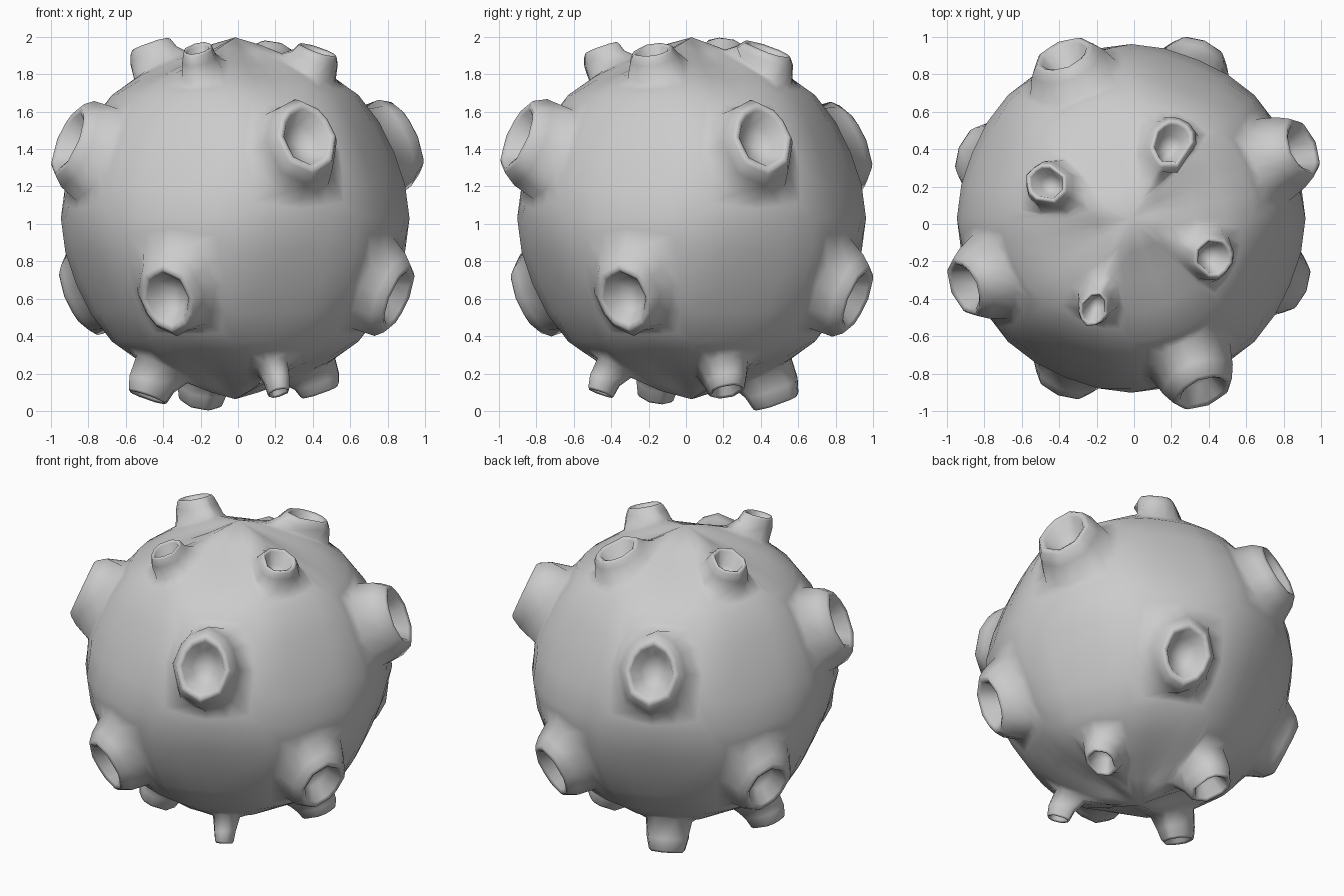
import bpy, bmesh
from math import cos, sin, radians, hypot, atan2, pi
from mathutils import Vector

if "Cube" in bpy.data.objects:
    bpy.data.objects.remove(bpy.data.objects["Cube"])

R = 0.932                                 # body radius
CENTRE = Vector((-0.015, 0.03, 1.03))
N = 4                                     # segments per patch edge


def direction(az, lat):
    a, l = radians(az), radians(lat)
    return Vector((cos(l) * cos(a), cos(l) * sin(a), sin(l)))


def surface(az, lat, sag=0):
    # sphere with slightly raised poles, flattened between the patch corners
    su, sv = abs(sin(pi * az / 45)), abs(sin(pi * lat / 45))
    r = R + 0.035 * max(0, (abs(lat) - 78.75) / 11.25)
    r -= 0.012 * su * su * cos(radians(lat)) * (1 - sv)
    r -= (0.03 if abs(lat) > 45 else 0.012) * sv * sv * (1 - su)
    return direction(az, lat) * (r - sag * su * sv)


def grid_patch(bm, az, lat):
    # plain 45 x 45 degree piece, sagging in the middle
    s = 45 / N
    rows = [[bm.verts.new(surface(az + i * s, lat + j * s, 0.05)) for i in range(N + 1)]
            for j in range(N + 1)]
    for j in range(N):
        for i in range(N):
            bm.faces.new((rows[j][i], rows[j][i + 1], rows[j + 1][i + 1], rows[j + 1][i]))


def crater_patch(bm, az, lat, d, width, height, rim_lat, twist):
    # patch whose middle rises into a hollow eight-sided nozzle
    s = 45 / N
    edge = ([(i, 0) for i in range(N)] + [(N, j) for j in range(N)] +
            [(N - i, N) for i in range(N)] + [(0, N - j) for j in range(N)])
    border = [surface(az + i * s, lat + j * s) for i, j in edge]
    sign = 1 if lat >= 0 else -1
    polar = lat in (45, -90)
    c = direction(az + 22.5 + twist, sign * rim_lat) * d
    n = direction(az + 22.5 + twist, sign * (70 if polar else 22.5))
    u = Vector((0, 0, 1)).cross(n).normalized()
    v = n.cross(u)
    offs = []
    for p in border:
        q = p - c
        x, y = q.dot(u), q.dot(v)
        l = hypot(x, y)
        oct_r = cos(pi / 8) / cos(atan2(y, x) % (pi / 4) - pi / 8) * 1.03
        offs.append((x / l * oct_r * width, y / l * oct_r * height, l))

    def ring(k, drop):
        return [c + u * x * k + v * y * k - n * drop for x, y, l in offs]

    # foot of the flare, kept inside the patch
    foot = []
    for x, y, l in offs:
        k = min(1.75, 0.9 * l / hypot(x, y))
        foot.append((c + u * x * k + v * y * k).normalized() * (R - 0.008))
    mid = [((a + b) / 2).normalized() * ((a.length + b.length) / 2 - 0.005)
           for a, b in zip(border, foot)]
    wall = max(0.03, (d - R) * 0.5)
    rings = [border, mid, foot, ring(1.2 if polar else 1.24, wall), ring(1.04, 0.012),
             ring(0.94, 0), ring(0.8, 0.012), ring(0.55, 0.1)]
    loops = [[bm.verts.new(p) for p in r] for r in rings]
    m = len(border)
    for a, b in zip(loops, loops[1:]):
        for k in range(m):
            bm.faces.new((a[k], a[(k + 1) % m], b[(k + 1) % m], b[k]))
    floor = bm.verts.new(c - n * 0.13)
    for k in range(m):
        bm.faces.new((loops[-1][k], loops[-1][(k + 1) % m], floor))


# craters: (patch start azimuth, start latitude):
# rim distance, half width, half height, rim latitude, azimuth twist
craters = {
    (0, 0): (1.085, 0.16, 0.195, 23.5, 0), (90, 0): (1.035, 0.16, 0.195, 23.5, 0),
    (180, 0): (1.055, 0.16, 0.195, 23.5, 0), (270, 0): (1.1, 0.16, 0.195, 23.5, 0),
    (315, -45): (1.04, 0.15, 0.185, 24.5, 0), (45, -45): (1.055, 0.15, 0.185, 24.5, 0),
    (135, -45): (1.02, 0.15, 0.185, 24.5, 0), (225, -45): (1.05, 0.15, 0.185, 24.5, 0),
    (45, 45): (1.015, 0.115, 0.14, 63, -6), (135, 45): (1.05, 0.105, 0.115, 62, 0),
    (225, 45): (1.05, 0.075, 0.1, 60, 0), (315, 45): (1.025, 0.11, 0.11, 61.5, -3),
    (0, -90): (1.05, 0.095, 0.11, 62, 0), (90, -90): (1.1, 0.115, 0.13, 63.5, 0),
    (180, -90): (1.085, 0.095, 0.11, 62, 0), (270, -90): (1.08, 0.055, 0.075, 60, 3),
}

bm = bmesh.new()
for lat in (-90, -45, 0, 45):
    for az in range(0, 360, 45):
        if (az, lat) in craters:
            crater_patch(bm, az, lat, *craters[(az, lat)])
        else:
            grid_patch(bm, az, lat)
bmesh.ops.remove_doubles(bm, verts=bm.verts, dist=0.0005)
bmesh.ops.recalc_face_normals(bm, faces=bm.faces)
bmesh.ops.translate(bm, verts=bm.verts, vec=CENTRE)
for f in bm.faces:
    f.smooth = True

mesh = bpy.data.meshes.new("cratered_ball")
bm.to_mesh(mesh)
bm.free()
ball = bpy.data.objects.new("cratered_ball", mesh)
bpy.context.collection.objects.link(ball)
